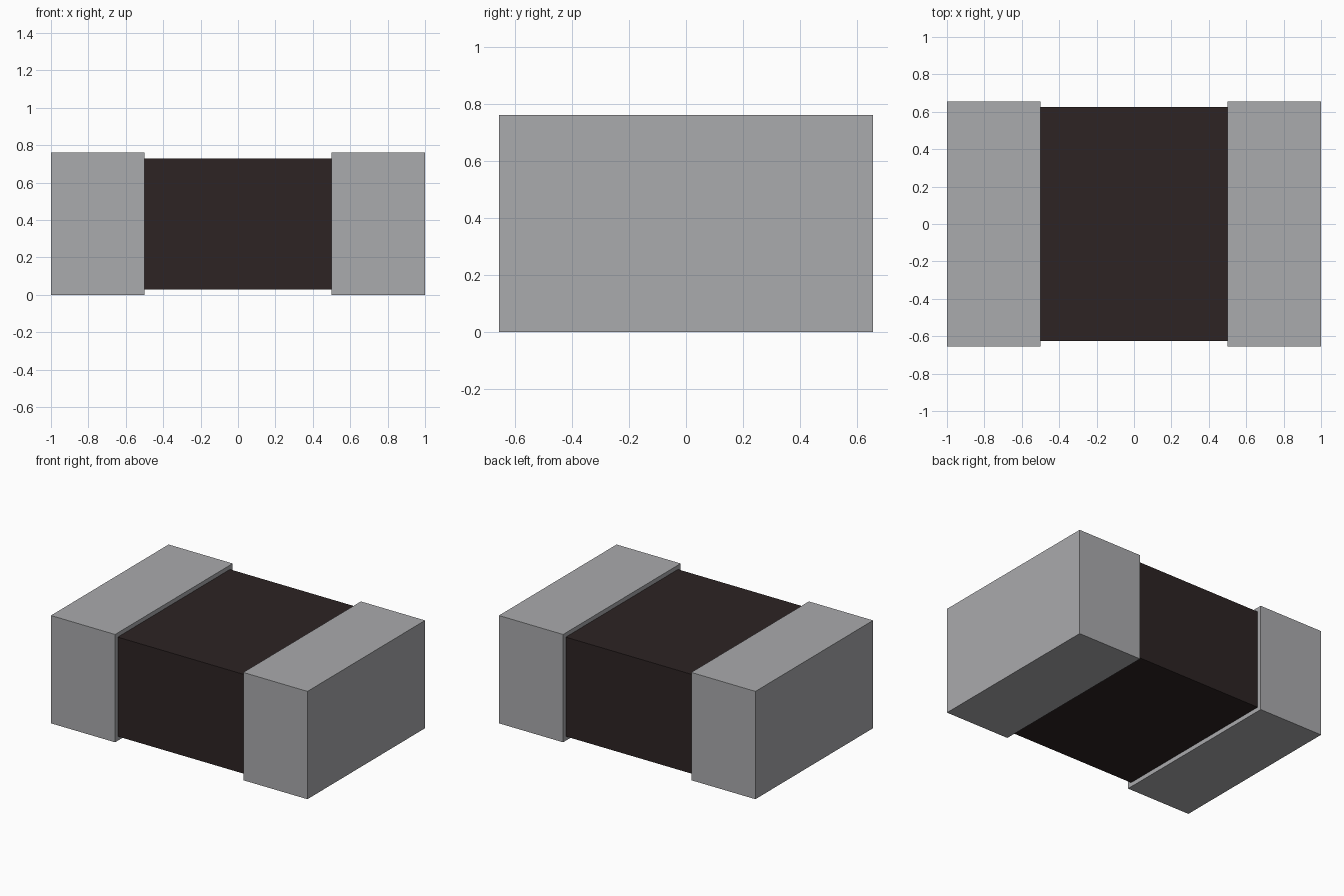
import bpy
import bmesh
from mathutils import Matrix, Vector

cube = bpy.data.objects.get("Cube")
if cube:
    bpy.data.objects.remove(cube, do_unlink=True)


def make_material(name, rgb):
    mat = bpy.data.materials.new(name)
    mat.use_nodes = True
    color = (*rgb, 1.0)
    mat.diffuse_color = color
    mat.node_tree.nodes["Principled BSDF"].inputs["Base Color"].default_value = color
    return mat


def make_box(name, low, high, mat):
    low, high = Vector(low), Vector(high)
    bm = bmesh.new()
    placement = Matrix.Translation((low + high) / 2) @ Matrix.Diagonal((*(high - low), 1))
    bmesh.ops.create_cube(bm, size=1, matrix=placement)
    mesh = bpy.data.meshes.new(name)
    bm.to_mesh(mesh)
    bm.free()
    mesh.materials.append(mat)
    obj = bpy.data.objects.new(name, mesh)
    bpy.context.collection.objects.link(obj)
    return obj


ceramic = make_material("dark brown ceramic", (0.026, 0.017, 0.017))
metal = make_material("grey metal", (0.402, 0.405, 0.418))

HALF_DEPTH, HEIGHT, WALL = 0.655, 0.76, 0.03

# Ceramic body, running into both end caps
make_box("ceramic_body",
         (-1 + WALL, -HALF_DEPTH + WALL, WALL),
         (1 - WALL, HALF_DEPTH - WALL, HEIGHT - WALL), ceramic)

# Metal end caps, wrapping the body on both sides
for name, start in (("right_end_cap", -1.0), ("left_end_cap", 0.5)):
    make_box(name, (start, -HALF_DEPTH, 0), (start + 0.5, HALF_DEPTH, HEIGHT), metal)
